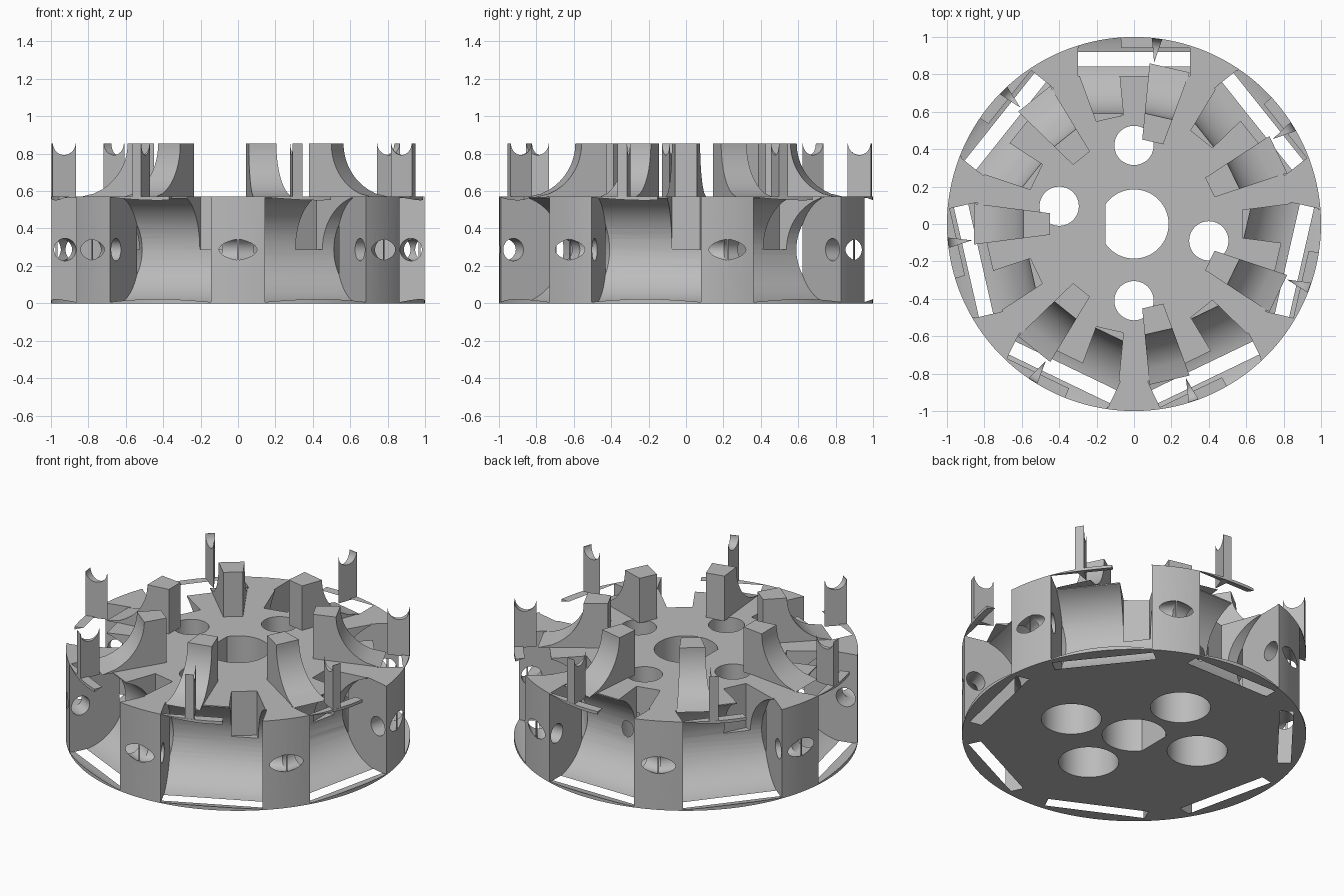
import bpy, bmesh
from math import radians, sin, cos, tan, pi, sqrt
from mathutils import Matrix

N = 7
STEP = 360 / N
TOP, FULL = 0.57, 0.855        # deck height, overall height
AXIS_R, AXIS_Z = 0.88, 0.287   # pocket axis
POCKET_R, BORE_R = 0.29, 0.06

cube = bpy.data.objects.get("Cube")
if cube:
    bpy.data.objects.remove(cube, do_unlink=True)

grey = bpy.data.materials.new("machined grey")
grey.use_nodes = True
grey.diffuse_color = (0.5, 0.5, 0.5, 1)
grey.node_tree.nodes["Principled BSDF"].inputs["Base Color"].default_value = (0.5, 0.5, 0.5, 1)


def make(name, bm):
    # closed solids: turn the faces outward by the sign of the volume
    if bm.calc_volume(signed=True) < 0:
        bmesh.ops.reverse_faces(bm, faces=bm.faces[:])
    mesh = bpy.data.meshes.new(name)
    bm.to_mesh(mesh)
    bm.free()
    mesh.materials.append(grey)
    obj = bpy.data.objects.new(name, mesh)
    bpy.context.collection.objects.link(obj)
    return obj


def cylinder(name, radius, depth, centre, segments=64, turn=Matrix.Identity(4)):
    bm = bmesh.new()
    bmesh.ops.create_cone(bm, cap_ends=True, segments=segments, radius1=radius,
                          radius2=radius, depth=depth)
    bm.transform(Matrix.Translation(centre) @ turn)
    return make(name, bm)


def tangent_cylinder(name, radius, length, angle, r, z):
    # cylinder lying across the radial direction
    a = radians(angle)
    turn = Matrix.Rotation(a, 4, 'Z') @ Matrix.Rotation(pi / 2, 4, 'X')
    return cylinder(name, radius, length, (r * cos(a), r * sin(a), z), 64, turn)


def prism(name, loop_a, loop_b, angle):
    bm = bmesh.new()
    a = [bm.verts.new(p) for p in loop_a]
    b = [bm.verts.new(p) for p in loop_b]
    bm.faces.new(a)
    bm.faces.new(b[::-1])
    for i in range(len(a)):
        j = (i + 1) % len(a)
        bm.faces.new((a[i], b[i], b[j], a[j]))
    bm.transform(Matrix.Rotation(radians(angle), 4, 'Z'))
    return make(name, bm)


def wedge(name, profile, half, angle):
    # radial profile swept between two radial planes
    t = tan(radians(half))
    return prism(name, [(r, -r * t, z) for r, z in profile],
                 [(r, r * t, z) for r, z in profile], angle)


def block(r0, r1, z0, z1):
    return [(r0, z0), (r1, z0), (r1, z1), (r0, z1)]


def cut(obj, cutter):
    mod = obj.modifiers.new("cut", 'BOOLEAN')
    mod.operation = 'DIFFERENCE'
    mod.solver = 'EXACT'
    mod.object = cutter
    bpy.context.view_layer.update()
    bpy.context.view_layer.objects.active = obj
    bpy.ops.object.modifier_apply(modifier=mod.name)
    bpy.data.objects.remove(cutter, do_unlink=True)


# Main drum
body = cylinder("hub_body", 1.0, TOP, (0, 0, TOP / 2), 140)

# Side pockets, open to the deck at the rim
for k in range(N):
    angle = 90 + k * STEP
    cut(body, tangent_cylinder("pocket", POCKET_R, 0.6, angle, AXIS_R, AXIS_Z))
    opening = block(0.79, 0.94, 0.5, 0.7)
    cut(body, prism("opening", [(r, -0.299, z) for r, z in opening],
                    [(r, 0.299, z) for r, z in opening], angle))
    # gap in the thin upper rim beside each post
    cut(body, wedge("rim_gap", block(0.85, 1.05, 0.5, 0.7), 6.6, angle + 10.7))

# Axle bores through the walls
for k in range(N):
    cut(body, tangent_cylinder("bore", BORE_R, 0.86, 90 + k * STEP, AXIS_R, AXIS_Z))

# Notches opening the deck into the pockets
for k in range(N):
    cut(body, wedge("notch", block(0.58, 0.85, AXIS_Z, 0.7), 7.3, 90 + STEP / 4 + k * STEP))

# D-shaped shaft hole
ring = [(0.185 * cos(radians(a)), 0.185 * sin(radians(a))) for a in range(-145, 146, 5)]
cut(body, prism("shaft", [(x, y, -0.2) for x, y in ring], [(x, y, 0.8) for x, y in ring], 0))

# Bolt holes with wide counterbores below
for x, y in ((0, 0.42), (-0.4, 0.095), (0.4, -0.09), (0, -0.41)):
    cut(body, cylinder("bolt_hole", 0.105, 2, (x, y, 0.3), 48))
    cut(body, cylinder("counterbore", 0.175, 0.8, (x, y, 0.0), 48))

parts = [body]

# Curved uprights on the deck
base = 0.566
arc = []
for i in range(15):
    z = base + (FULL - base) * i / 14
    arc.append((AXIS_R - sqrt(POCKET_R ** 2 - (FULL - z) ** 2), z))
for k in range(N):
    parts.append(wedge(f"upright_{k + 1}", [(0.45, base)] + arc + [(0.45, FULL)],
                       7.3, 90 - STEP / 4 + k * STEP))

# Thin rim posts with cupped tops
tri = [(0.87, 0), (0.999, -0.028), (0.999, 0.028)]
for k in range(N):
    angle = 82.9 + k * STEP
    post = prism(f"rim_post_{k + 1}", [(x, y, 0.562) for x, y in tri],
                 [(x, y, FULL) for x, y in tri], angle)
    cut(post, tangent_cylinder("cup", 0.062, 0.4, angle, 0.935, FULL))
    parts.append(post)

# Smooth curves, sharp edges
bpy.ops.object.select_all(action='DESELECT')
for obj in parts:
    obj.select_set(True)
bpy.context.view_layer.objects.active = body
bpy.ops.object.shade_smooth_by_angle(angle=radians(25))
